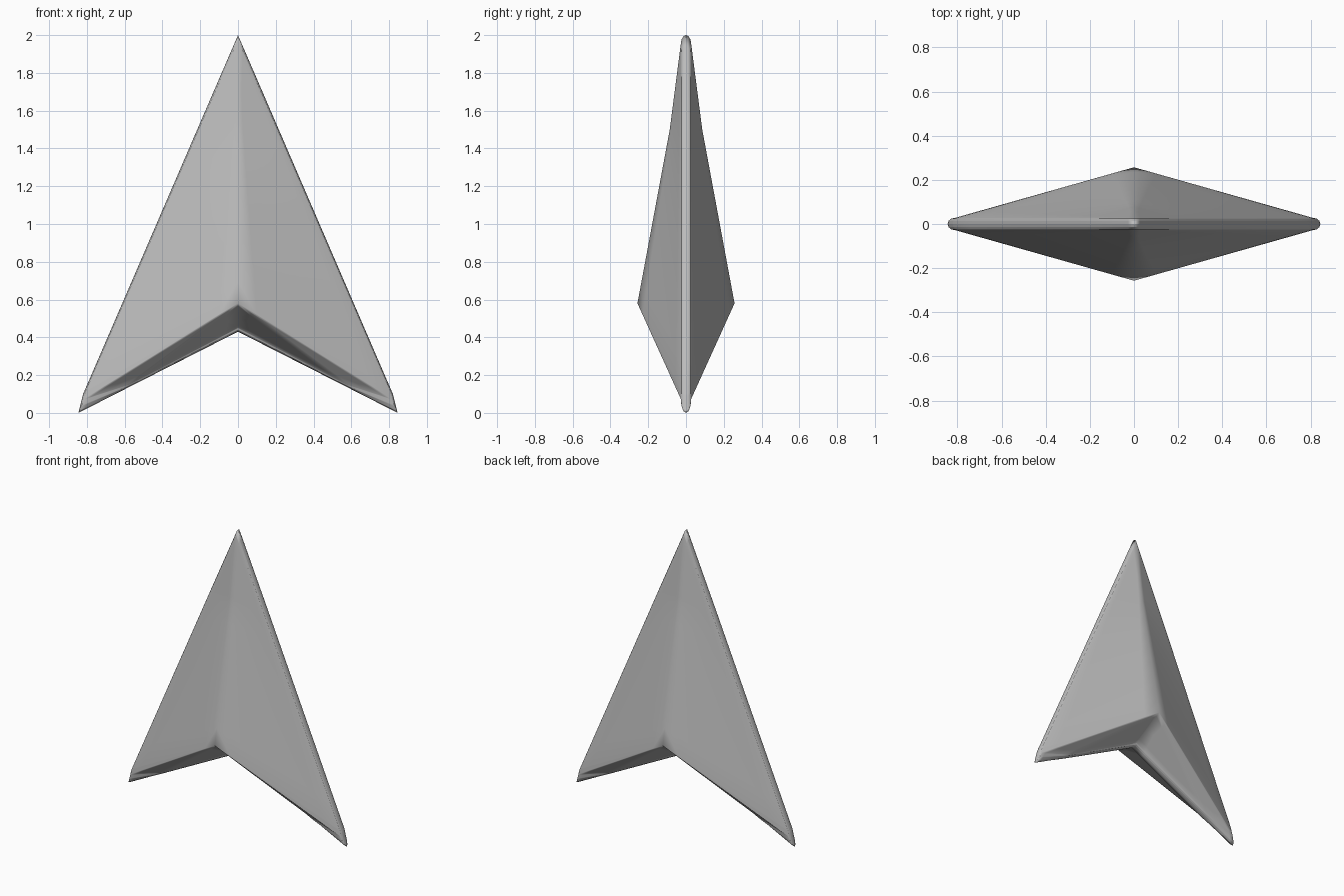
import bpy, bmesh, math

cube = bpy.data.objects.get("Cube")
if cube:
    bpy.data.objects.remove(cube)

grey = bpy.data.materials.new("plain_grey")
grey.use_nodes = True
colour = (0.5, 0.5, 0.5, 1)
grey.diffuse_color = colour
grey.node_tree.nodes["Principled BSDF"].inputs["Base Color"].default_value = colour

# Half outline in x, z from the top point round to the notch,
# each with the matching corner of the inset ring
outline = [(0, 2), (0.216, 1.5), (0.82, 0.1), (0.845, 0), (0.59, 0.13), (0, 0.43)]
inset = [(0, 1.95), (0.205, 1.49), (0.798, 0.12), (0.81, 0.075), (0.575, 0.15), (0, 0.45)]
RIM = 0.028
STEPS = 3

bm = bmesh.new()

# Rounded rim, a quarter arc from the middle plane to the inset ring
rings = []
for i in range(STEPS + 1):
    a = math.pi / 2 * i / STEPS
    t = 1 - math.cos(a)
    rings.append([bm.verts.new((o[0] + (n[0] - o[0]) * t, RIM * math.sin(a),
                                o[1] + (n[1] - o[1]) * t))
                  for o, n in zip(outline, inset)])
for r0, r1 in zip(rings, rings[1:]):
    for k in range(len(outline) - 1):
        bm.faces.new((r0[k], r0[k + 1], r1[k + 1], r1[k]))

# Broad sloping faces meeting at the raised central ridge
top, mid, shoulder, tip, under, notch = rings[-1]
ridge_high = bm.verts.new((0, 0.086, 1.5))
ridge_peak = bm.verts.new((0, 0.257, 0.58))
for face in ((top, mid, ridge_high), (ridge_high, mid, shoulder, ridge_peak),
             (ridge_peak, shoulder, tip), (ridge_peak, tip, under),
             (ridge_peak, under, notch)):
    bm.faces.new(face)
bmesh.ops.recalc_face_normals(bm, faces=bm.faces)
if ridge_peak.normal.y < 0 or sum(f.normal.y for f in bm.faces) < 0:
    bmesh.ops.reverse_faces(bm, faces=bm.faces)

mesh = bpy.data.meshes.new("arrowhead")
bm.to_mesh(mesh)
bm.free()
mesh.materials.append(grey)
for poly in mesh.polygons:
    poly.use_smooth = True
arrowhead = bpy.data.objects.new("arrowhead", mesh)
bpy.context.collection.objects.link(arrowhead)

# Mirror the quarter to all sides, then refine so shading softens only near the creases
mirror = arrowhead.modifiers.new("mirror", "MIRROR")
mirror.use_axis = (True, True, False)
mirror.merge_threshold = 0.0005
refine = arrowhead.modifiers.new("refine", "SUBSURF")
refine.subdivision_type = "SIMPLE"
refine.levels = refine.render_levels = 3
